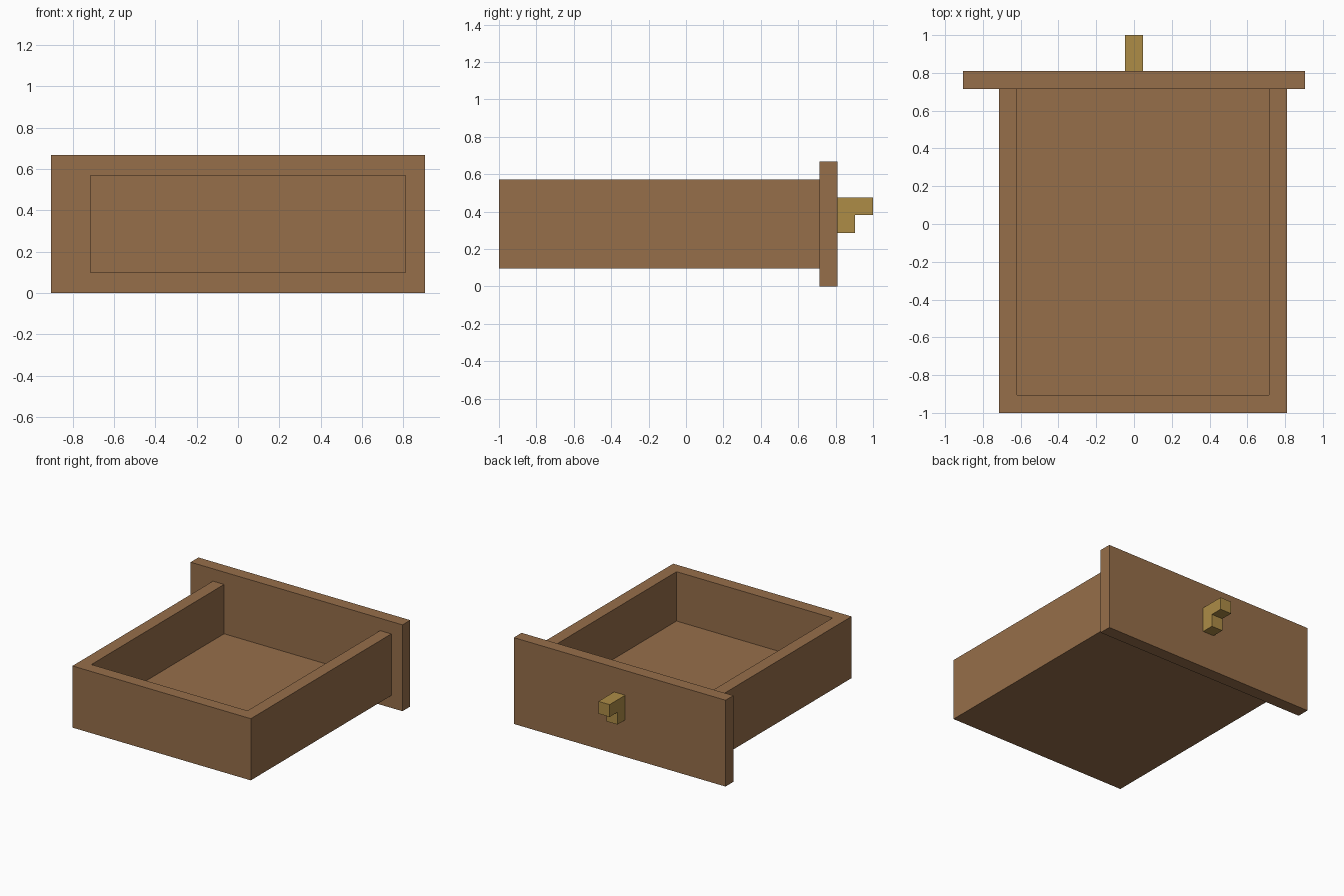
import bpy
import bmesh
from mathutils import Vector

U = 2 / 21  # board thickness, the unit every dimension is a multiple of

old = bpy.data.objects.get("Cube")
if old:
    bpy.data.objects.remove(old, do_unlink=True)


def make_material(name, rgb):
    mat = bpy.data.materials.new(name)
    mat.use_nodes = True
    colour = (*rgb, 1.0)
    mat.diffuse_color = colour
    bsdf = next(n for n in mat.node_tree.nodes if n.type == "BSDF_PRINCIPLED")
    bsdf.inputs["Base Color"].default_value = colour
    return mat


def finish(name, bm, mat):
    """Scale from board units to scene units and link the object."""
    bmesh.ops.scale(bm, vec=(U, U, U), verts=bm.verts)
    bmesh.ops.recalc_face_normals(bm, faces=bm.faces)
    mesh = bpy.data.meshes.new(name)
    bm.to_mesh(mesh)
    bm.free()
    mesh.materials.append(mat)
    obj = bpy.data.objects.new(name, mesh)
    bpy.context.collection.objects.link(obj)
    return obj


def box(low, high):
    low, high = Vector(low), Vector(high)
    bm = bmesh.new()
    bmesh.ops.create_cube(bm, size=1)
    bmesh.ops.scale(bm, vec=high - low, verts=bm.verts)
    bmesh.ops.translate(bm, vec=(low + high) / 2, verts=bm.verts)
    bm.normal_update()
    return bm


wood = make_material("brown wood", (0.305, 0.156, 0.068))
brass = make_material("dull brass", (0.417, 0.262, 0.062))

# Tray: hollowed box whose closing end is housed inside the face panel
bm = box((-7.5, -10.5, 1), (8.5, 8, 6))
top = max(bm.faces, key=lambda f: f.calc_center_median().z)
bmesh.ops.inset_region(bm, faces=[top], thickness=1, use_even_offset=True)
for v in top.verts:
    if v.co.y > 0:
        v.co.y = 7.6
bmesh.ops.inset_region(bm, faces=[top], thickness=0, depth=-4)
finish("drawer_tray", bm, wood)

# Face panel: wider and taller than the tray
finish("face_panel", box((-9.5, 7.5, 0), (9.5, 8.5, 7)), wood)

# Handle: stepped profile (y, z) extruded across x
profile = [(8.5, 3), (9.5, 3), (9.5, 4), (10.5, 4), (10.5, 5), (8.5, 5)]
bm = bmesh.new()
side = bm.faces.new([bm.verts.new((-0.5, y, z)) for y, z in profile])
ext = bmesh.ops.extrude_face_region(bm, geom=[side], use_keep_orig=True)
bmesh.ops.translate(bm, vec=(1, 0, 0),
                    verts=[g for g in ext["geom"] if isinstance(g, bmesh.types.BMVert)])
finish("handle", bm, brass)
